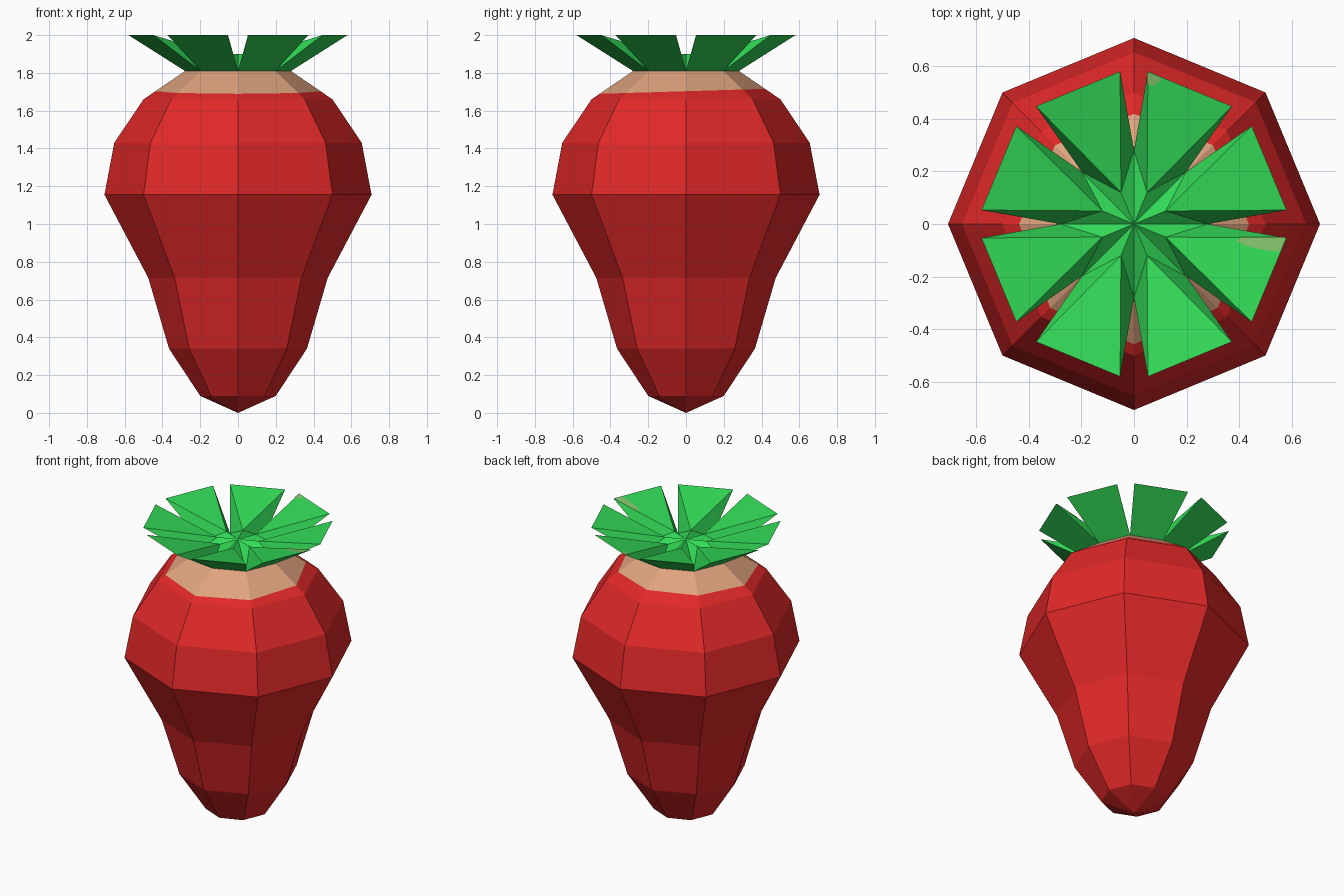
import bpy, bmesh, math, random
from mathutils import Vector
from mathutils.bvhtree import BVHTree

if "Cube" in bpy.data.objects:
    bpy.data.objects.remove(bpy.data.objects["Cube"])

random.seed(4)


def material(name, rgb):
    m = bpy.data.materials.new(name)
    m.diffuse_color = (*rgb, 1)
    m.use_nodes = True
    m.node_tree.nodes["Principled BSDF"].inputs["Base Color"].default_value = m.diffuse_color
    return m


red = material("berry red", (0.76, 0.021, 0.021))
tan = material("pale shoulder", (0.74, 0.37, 0.21))
green = material("leaf green", (0.032, 0.70, 0.095))
olive = material("faded leaf", (0.23, 0.54, 0.15))
cream = material("seed cream", (0.75, 0.60, 0.52))


def add_object(name, bm, mats):
    me = bpy.data.meshes.new(name)
    bm.to_mesh(me)
    ob = bpy.data.objects.new(name, me)
    bpy.context.collection.objects.link(ob)
    for m in mats:
        me.materials.append(m)
    return ob


def polar(r, a, z):
    return Vector((r * math.cos(a), r * math.sin(a), z))


STEP = math.pi / 4

# Berry body: eight-sided profile of revolution, pale above a cut line
profile = [(0.2, 0.09), (0.365, 0.34), (0.475, 0.715), (0.707, 1.155),
           (0.655, 1.43), (0.5, 1.66), (0.28, 1.81)]
bm = bmesh.new()
tip = bm.verts.new((0, 0, 0))
rings = [[bm.verts.new(polar(r, k * STEP, z)) for k in range(8)] for r, z in profile]
for k in range(8):
    n = (k + 1) % 8
    bm.faces.new((tip, rings[0][n], rings[0][k]))
    for lo, hi in zip(rings, rings[1:]):
        bm.faces.new((lo[k], lo[n], hi[n], hi[k]))
tree = BVHTree.FromBMesh(bm)
cut_co, cut_no = Vector((0, 0, 1.703)), Vector((0, -0.03, 1)).normalized()
bmesh.ops.bisect_plane(bm, geom=bm.verts[:] + bm.edges[:] + bm.faces[:],
                       plane_co=cut_co, plane_no=cut_no)
for f in bm.faces:
    f.material_index = int((f.calc_center_median() - cut_co).dot(cut_no) > 0)
bmesh.ops.recalc_face_normals(bm, faces=bm.faces[:])
add_object("berry_body", bm, [red, tan])

# Leaf crown: eight wedge leaves flaring from the top ring
R_IN, R_OUT, HALF, Z_IN, Z_OUT = 0.13, 0.556, 0.173, 1.9, 2.0
bm = bmesh.new()
centre = bm.verts.new((0, 0, Z_IN))
base = [bm.verts.new(polar(0.28, k * STEP, 1.81)) for k in range(8)]
for k in range(8):
    a = (k + 0.5) * STEP
    side = polar(HALF, a + math.pi / 2, 0)
    apex = bm.verts.new(polar(R_IN, a, Z_IN))
    c0 = bm.verts.new(polar(R_OUT, a, Z_OUT) - side)
    c1 = bm.verts.new(polar(R_OUT, a, Z_OUT) + side)
    b0, b1 = base[k], base[(k + 1) % 8]
    for face in ((apex, c0, c1), (b0, b1, c1, c0),
                 (centre, b0, apex), (b0, c0, apex),
                 (centre, apex, b1), (b1, apex, c1)):
        bm.faces.new(face)
bmesh.ops.recalc_face_normals(bm, faces=bm.faces[:])
add_object("leaf_crown", bm, [green])


# Faded spots lying on two leaf tops
def leaf_spot(name, k, points):
    d = polar(1, (k + 0.5) * STEP, 0)
    b = bmesh.new()
    verts = []
    for x, y in points:
        r = x * d.x + y * d.y
        z = Z_IN + (Z_OUT - Z_IN) * (r - R_IN) / (R_OUT - R_IN)
        verts.append(b.verts.new((x, y, z + 0.002)))
    f = b.faces.new(verts)
    if f.normal.z < 0 or (f.normal_update() or f.normal.z < 0):
        f.normal_flip()
    add_object(name, b, [olive])


leaf_spot("faded_spot_right", 7, [(0.575, -0.05), (0.41, -0.05), (0.39, -0.065),
                                  (0.43, -0.085), (0.5, -0.10), (0.555, -0.105)])
leaf_spot("faded_spot_back", 1, [(0.05, 0.575), (0.05, 0.53), (0.075, 0.525),
                                 (0.10, 0.545), (0.10, 0.557)])

# Seeds: tiny flat plates on the berry skin
spots = [(math.atan2(-y, x), z, s) for x, y, z, s in (
    (0.045, 0.55, 1.56, 0.022), (0.235, 0.5, 1.285, 0.014), (0.25, 0.4, 0.93, 0.012),
    (0.175, 0.28, 0.495, 0.015), (-0.435, 0.3, 1.59, 0.012))]
for row in range(7):
    z = 0.32 + row * 0.2
    for i in range(3 + row // 2):
        a = math.radians(20) + (i + 0.5 * (row % 2)) * math.radians(150) / (3 + row // 2)
        spots.append((a + random.uniform(-0.08, 0.08), z + random.uniform(-0.05, 0.05), 0.01))
bm = bmesh.new()
for a, z, s in spots:
    hit, no, _, _ = tree.ray_cast(polar(2, a, z), -polar(1, a, 0))
    if hit is None:
        continue
    if no.dot(polar(1, a, 0)) < 0:
        no = -no
    u = Vector((0, 0, 1)).cross(no).normalized()
    v = no.cross(u)
    c = hit + no * 0.002
    bm.faces.new([bm.verts.new(c + u * (p * s) + v * (q * s * 0.6))
                  for p, q in ((-1, 0.4), (0, -0.8), (1, -0.6), (0.4, 0.9))])
add_object("seeds", bm, [cream])
